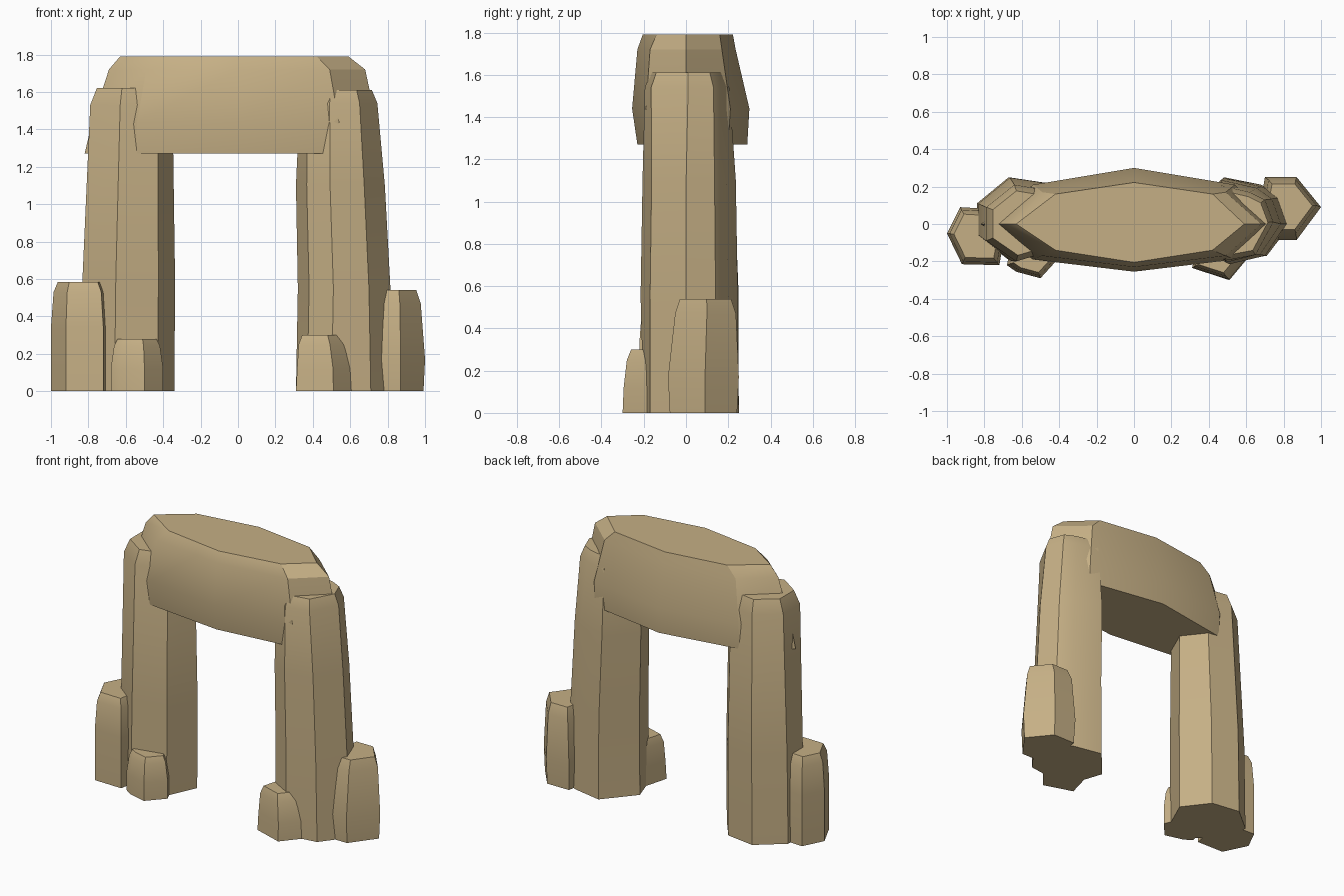
import bpy, bmesh, math

if "Cube" in bpy.data.objects:
    bpy.data.objects.remove(bpy.data.objects["Cube"])

stone = bpy.data.materials.new("sandstone")
stone.diffuse_color = (0.56, 0.43, 0.235, 1)
stone.use_nodes = True
stone.node_tree.nodes["Principled BSDF"].inputs["Base Color"].default_value = stone.diffuse_color


def loft(name, rings, angle=28):
    """Closed solid through (z, plan points) rings with equal point counts."""
    bm = bmesh.new()
    loops = [[bm.verts.new((x, y, z)) for x, y in pts] for z, pts in rings]
    n = len(loops[0])
    for lo, hi in zip(loops, loops[1:]):
        for i in range(n):
            j = (i + 1) % n
            bm.faces.new((lo[i], lo[j], hi[j], hi[i]))
    bm.faces.new(loops[0][::-1])
    bm.faces.new(loops[-1])
    bmesh.ops.recalc_face_normals(bm, faces=bm.faces)
    mesh = bpy.data.meshes.new(name)
    bm.to_mesh(mesh)
    bm.free()
    mesh.materials.append(stone)
    obj = bpy.data.objects.new(name, mesh)
    bpy.context.collection.objects.link(obj)
    bpy.ops.object.select_all(action='DESELECT')
    obj.select_set(True)
    bpy.context.view_layer.objects.active = obj
    bpy.ops.object.shade_smooth_by_angle(angle=math.radians(angle))
    return obj


def shrink(pts, k, dx=0, dy=0):
    """Scale a plan about its middle, then shift it."""
    cx = (min(p[0] for p in pts) + max(p[0] for p in pts)) / 2
    cy = (min(p[1] for p in pts) + max(p[1] for p in pts)) / 2
    return [(cx + (x - cx) * k + dx, cy + (y - cy) * k + dy) for x, y in pts]


def slab(left, right, bx, front, back, fe, be):
    """Pointed eight-sided plan for the lintel."""
    return [(left, 0), (-bx, fe), (0, front), (bx, fe),
            (right, 0), (bx, be), (0, back), (-bx, be)]


# Lintel
loft("lintel", [
    (1.27, slab(-0.82, 0.74, 0.54, -0.23, 0.29, -0.17, 0.20)),
    (1.44, slab(-0.78, 0.74, 0.54, -0.255, 0.30, -0.19, 0.21)),
    (1.72, slab(-0.69, 0.68, 0.49, -0.23, 0.235, -0.17, 0.17)),
    (1.79, slab(-0.63, 0.59, 0.42, -0.205, 0.222, -0.14, 0.16)),
])

# Left pillar
left_base = [(-0.84, -0.06), (-0.66, -0.20), (-0.43, -0.15), (-0.34, 0.05),
             (-0.47, 0.22), (-0.67, 0.25), (-0.84, 0.11)]
left_top = [(-0.79, -0.09), (-0.63, -0.20), (-0.43, -0.14), (-0.35, 0.04),
            (-0.46, 0.18), (-0.64, 0.21), (-0.79, 0.09)]
loft("left_pillar", [
    (0, left_base),
    (0.6, [(x * 0.99, y * 0.99) for x, y in left_base]),
    (1.53, left_top),
    (1.62, shrink(left_top, 0.84)),
])

# Right pillar
right_base = [(0.31, 0.05), (0.37, -0.13), (0.50, -0.20), (0.71, -0.17),
              (0.84, 0.0), (0.78, 0.16), (0.68, 0.21), (0.48, 0.25)]
right_mid = [(0.32, 0.04), (0.38, -0.14), (0.51, -0.215), (0.70, -0.17),
             (0.815, 0.0), (0.765, 0.14), (0.68, 0.20), (0.48, 0.245)]
right_top = [(0.33, 0.03), (0.37, -0.12), (0.49, -0.195), (0.65, -0.165),
             (0.745, 0.01), (0.70, 0.13), (0.62, 0.17), (0.47, 0.205)]
loft("right_pillar", [
    (0, right_base), (0.55, right_mid), (1.1, shrink(right_mid, 0.96, -0.02)),
    (1.54, right_top), (1.61, shrink(right_top, 0.86)),
], 32)

# Boulders at the pillar feet
outer_left = [(-1.0, -0.05), (-0.92, -0.215), (-0.72, -0.22), (-0.69, -0.05),
              (-0.76, 0.08), (-0.93, 0.09)]
loft("outer_left_boulder", [
    (0, outer_left), (0.34, outer_left),
    (0.53, shrink(outer_left, 0.91)), (0.585, shrink(outer_left, 0.76)),
], 20)

outer_right = [(1.0, 0.09), (0.87, 0.25), (0.70, 0.25), (0.67, 0.08),
               (0.75, -0.085), (0.87, -0.085)]
loft("outer_right_boulder", [
    (0, shrink(outer_right, 0.95)), (0.17, outer_right),
    (0.47, shrink(outer_right, 0.86, 0, 0.01)),
    (0.54, shrink(outer_right, 0.72, 0, 0.01)),
], 20)

front_left = [(-0.68, -0.22), (-0.63, -0.255), (-0.50, -0.29), (-0.40, -0.18),
              (-0.46, -0.05), (-0.64, -0.05)]
loft("front_left_boulder", [
    (0, front_left), (0.12, front_left),
    (0.24, shrink(front_left, 0.88)), (0.28, shrink(front_left, 0.74)),
], 20)

front_right = [(0.31, -0.235), (0.51, -0.30), (0.61, -0.18), (0.55, -0.05),
               (0.36, -0.05)]
loft("front_right_boulder", [
    (0, front_right), (0.12, shrink(front_right, 0.96)),
    (0.25, shrink(front_right, 0.84, -0.01)),
    (0.30, shrink(front_right, 0.68, -0.015)),
], 20)
